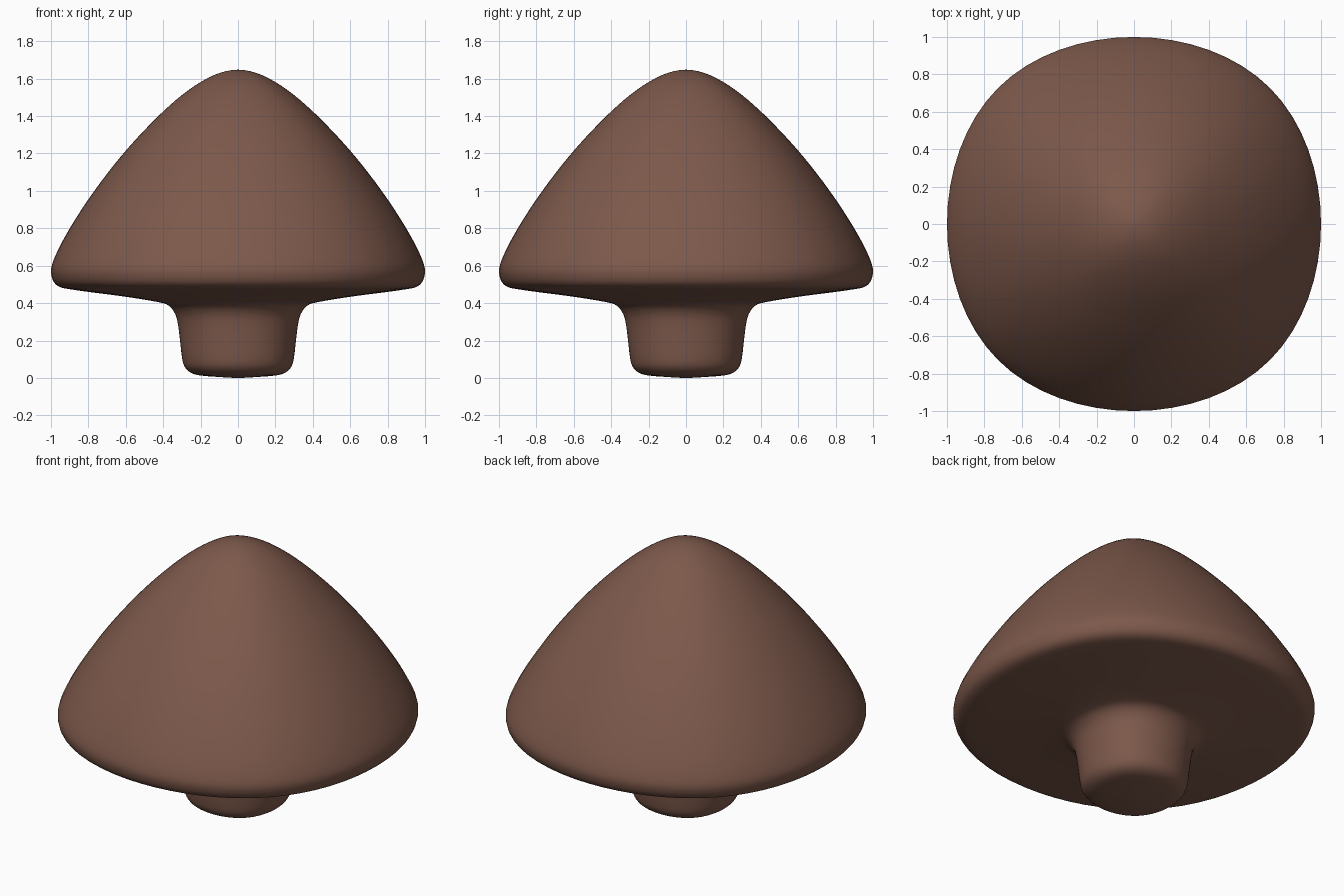
import bpy, bmesh, math
from mathutils import Vector

if "Cube" in bpy.data.objects:
    bpy.data.objects.remove(bpy.data.objects["Cube"])

# Outline from the crown of the cap down to the foot of the stem (radius, height)
PROFILE = [(0, 1.648), (.1, 1.63), (.2, 1.582), (.3, 1.512), (.4, 1.425), (.5, 1.325),
           (.6, 1.215), (.7, 1.092), (.8, .955), (.88, .832), (.94, .728), (.98, .645),
           (.998, .59), (.998, .55), (.983, .51), (.95, .485), (.89, .473), (.8, .460), (.6, .434),
           (.43, .406), (.37, .386), (.335, .34), (.32, .28), (.31, .2), (.298, .1),
           (.282, .055), (.25, .027), (.2, .013), (.1, .005), (0, 0)]
SIDE = 16     # steps along each side of the rounded-square section
STEPS = 3     # steps between profile points


def rounded_square():
    """Soft square section (cubic B-spline through a square), 1 unit out on the axes."""
    corners = [Vector(c) for c in ((1, 1), (-1, 1), (-1, -1), (1, -1))]
    pts = []
    for i in range(4):
        a, b, c, d = (corners[(i + k) % 4] for k in range(4))
        for k in range(SIDE):
            t = k / SIDE
            p = (a * (1 - t) ** 3 + b * (3 * t ** 3 - 6 * t ** 2 + 4)
                 + c * (-3 * t ** 3 + 3 * t ** 2 + 3 * t + 1) + d * t ** 3) / 6
            pts.append(p / (11 / 12))
    return pts


def smooth_profile(points):
    """Catmull-Rom curve through the profile points, mirrored at the poles."""
    p = [Vector(q) for q in points]
    p = [Vector((-p[1].x, p[1].y))] + p + [Vector((-p[-2].x, p[-2].y))]
    out = []
    for a, b, c, d in zip(p, p[1:], p[2:], p[3:]):
        for k in range(STEPS):
            t = k / STEPS
            out.append(0.5 * (2 * b + (c - a) * t + (2 * a - 5 * b + 4 * c - d) * t ** 2
                              + (3 * b - a - 3 * c + d) * t ** 3))
    return out + [p[-2]]


# Cap and stem as one continuous skin
section, outline = rounded_square(), smooth_profile(PROFILE)
bm = bmesh.new()
top = bm.verts.new((0, 0, outline[0].y))
bottom = bm.verts.new((0, 0, outline[-1].y))
rings = [[bm.verts.new((s.x * o.x, s.y * o.x, o.y)) for s in section] for o in outline[1:-1]]
n = len(section)
for i in range(n):
    j = (i + 1) % n
    bm.faces.new((top, rings[0][i], rings[0][j]))
    bm.faces.new((bottom, rings[-1][j], rings[-1][i]))
    for hi, lo in zip(rings, rings[1:]):
        bm.faces.new((hi[i], lo[i], lo[j], hi[j]))
bmesh.ops.recalc_face_normals(bm, faces=bm.faces)
for f in bm.faces:
    f.smooth = True

mesh = bpy.data.meshes.new("mushroom_cap_and_stem")
bm.to_mesh(mesh)
bm.free()
brown = bpy.data.materials.new("brown")
brown.diffuse_color = (0.205, 0.099, 0.07, 1)
brown.use_nodes = True
brown.node_tree.nodes["Principled BSDF"].inputs["Base Color"].default_value = brown.diffuse_color
mesh.materials.append(brown)
obj = bpy.data.objects.new("mushroom_cap_and_stem", mesh)
bpy.context.collection.objects.link(obj)
